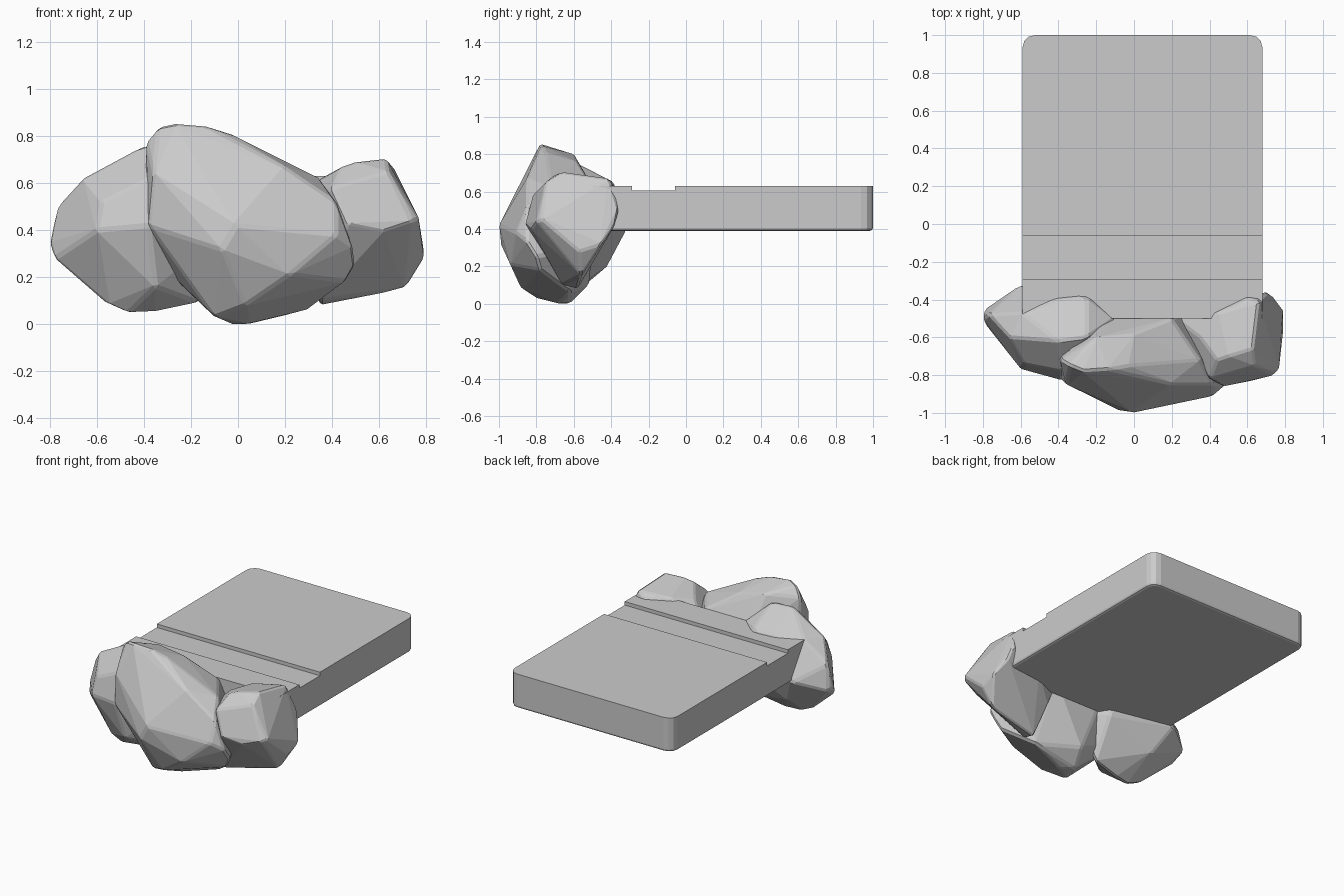
import bpy, bmesh, math

if "Cube" in bpy.data.objects:
    bpy.data.objects.remove(bpy.data.objects["Cube"])


def finish(bm, name):
    bmesh.ops.recalc_face_normals(bm, faces=bm.faces)
    me = bpy.data.meshes.new(name)
    bm.to_mesh(me)
    bm.free()
    ob = bpy.data.objects.new(name, me)
    bpy.context.collection.objects.link(ob)
    return ob


def rock(name, points):
    """Faceted boulder: convex hull of its corner points, near-flat facets merged."""
    bm = bmesh.new()
    for p in points:
        bm.verts.new(p)
    res = bmesh.ops.convex_hull(bm, input=bm.verts)
    loose = [v for v in bm.verts if not v.link_faces]
    bmesh.ops.delete(bm, geom=loose, context='VERTS')
    bmesh.ops.dissolve_limit(bm, angle_limit=math.radians(5),
                             verts=bm.verts, edges=bm.edges)
    ob = finish(bm, name)
    # narrow worn edges
    mod = ob.modifiers.new("worn_edges", 'BEVEL')
    mod.width = 0.012
    mod.segments = 1
    mod.limit_method = 'ANGLE'
    mod.angle_limit = math.radians(18)
    return ob


# Platform: grooved side profile (y, z) swept across x
profile = [(-.5, .39), (1, .39), (1, .63), (-.06, .63),
           (-.06, .605), (-.29, .605), (-.29, .63), (-.5, .63)]
bm = bmesh.new()
face = bm.faces.new([bm.verts.new((-.59, y, z)) for y, z in profile])
ext = bmesh.ops.extrude_face_region(bm, geom=[face])
bmesh.ops.translate(bm, vec=(1.27, 0, 0),
                    verts=[g for g in ext['geom'] if isinstance(g, bmesh.types.BMVert)])
bmesh.ops.recalc_face_normals(bm, faces=bm.faces)
# rounded back corners
corners = [e for e in bm.edges if all(v.co.y > .99 for v in e.verts)
           and abs(e.verts[0].co.z - e.verts[1].co.z) > .1]
bmesh.ops.bevel(bm, geom=corners, offset=.065, segments=3, profile=.5, affect='EDGES')
# softened underside rim
rim = [e for e in bm.edges if all(v.co.z < .4 for v in e.verts)]
bmesh.ops.bevel(bm, geom=rim, offset=.016, segments=2, profile=.5, affect='EDGES')
finish(bm, "grooved_platform")

# Middle boulder
rock("middle_boulder", [
    (-.39, -.72, .78), (-.34, -.75, .84), (-.27, -.78, .855), (-.14, -.77, .845),
    (-.03, -.75, .81), (-.2, -.6, .80), (0, -.58, .76), (.35, -.72, .62),
    (.2, -.85, .67), (.42, -.85, .52), (-.01, -1, .42), (-.07, -.99, .32),
    (-.36, -.85, .64), (-.38, -.83, .42), (.22, -.94, .21), (.42, -.91, .38),
    (0, -.98, .31), (.49, -.85, .33), (.5, -.8, .25), (.46, -.78, .18),
    (.03, -.88, .08), (-.1, -.80, .03), (.05, -.68, 0), (-.03, -.62, 0),
    (.3, -.62, .06), (0, -.52, .10), (-.4, -.66, .39), (-.35, -.6, .27),
    (-.15, -.47, .55), (.25, -.48, .5), (.4, -.6, .3), (.2, -.5, .63)])

# Left boulder
rock("left_boulder", [
    (-.80, -.5, .35), (-.79, -.45, .33), (-.77, -.48, .5), (-.78, -.54, .28),
    (-.66, -.6, .62), (-.59, -.47, .63), (-.4, -.62, .76), (-.25, -.6, .76),
    (-.4, -.4, .65), (-.25, -.385, .65), (-.1, -.5, .62), (-.6, -.77, .40),
    (-.58, -.74, .52), (-.38, -.83, .42), (-.38, -.78, .62), (-.55, -.62, .08),
    (-.47, -.62, .045), (-.35, -.6, .05), (-.16, -.58, .09), (-.35, -.76, .16),
    (-.6, -.32, .39), (-.35, -.37, .40), (-.15, -.42, .35), (-.5, -.42, .2),
    (-.05, -.6, .4)])

# Right boulder
rock("right_boulder", [
    (.35, -.6, .62), (.44, -.72, .67), (.5, -.7, .69), (.63, -.66, .705),
    (.45, -.47, .65), (.6, -.39, .64), (.66, -.41, .67), (.4, -.82, .58),
    (.47, -.86, .43), (.62, -.83, .40), (.74, -.8, .44), (.77, -.77, .45),
    (.79, -.57, .28), (.79, -.45, .32), (.73, -.38, .42), (.71, -.36, .5),
    (.71, -.56, .15), (.35, -.58, .08), (.35, -.66, .1), (.3, -.5, .3),
    (.22, -.5, .5), (.45, -.4, .45), (.64, -.75, .65)])
